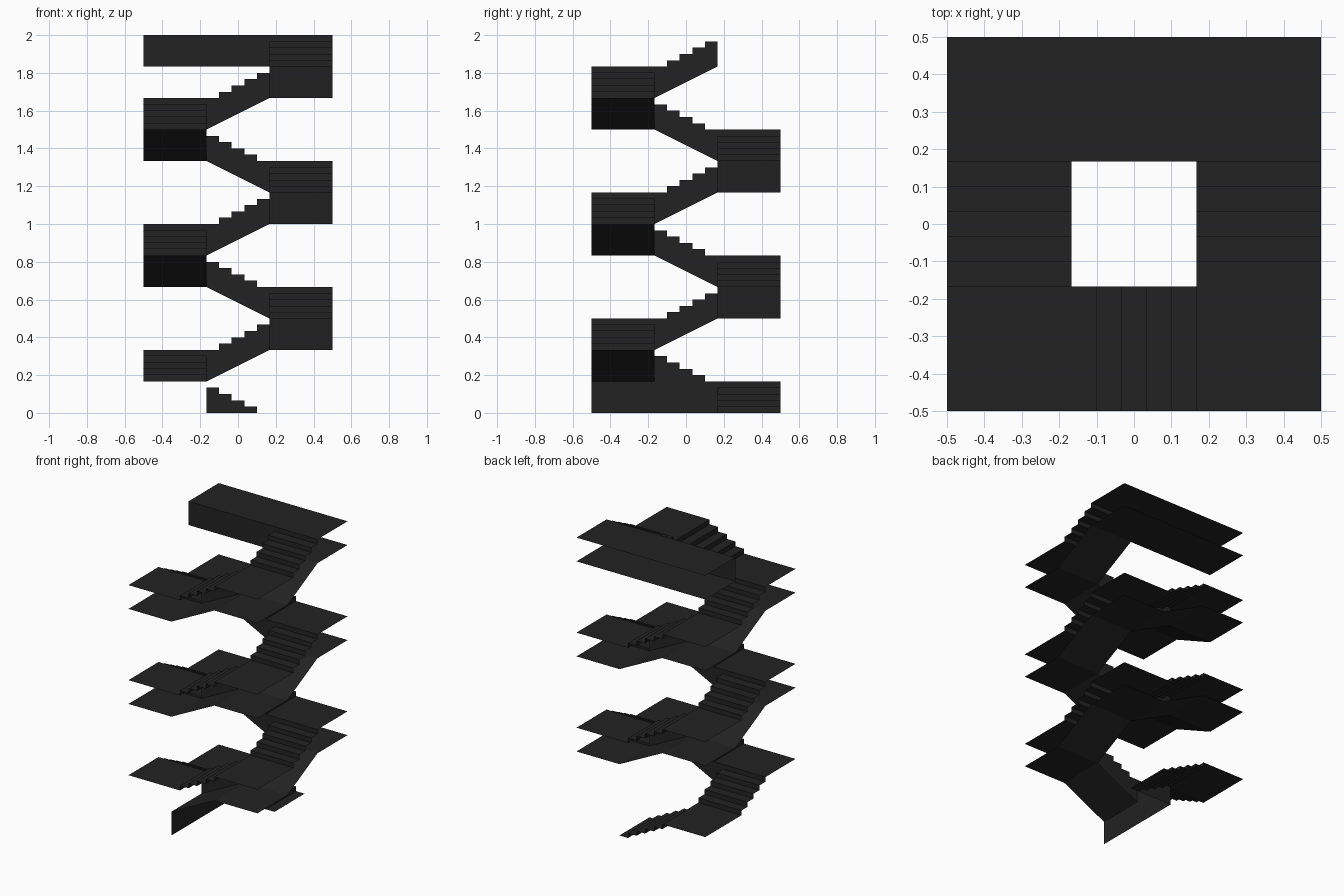
import bpy, bmesh, math
from mathutils import Matrix, Vector

if "Cube" in bpy.data.objects:
    bpy.data.objects.remove(bpy.data.objects["Cube"])

A, B = 1 / 6, 0.5          # half width of the open well, half width of the tower
RISE = 1 / 6               # climb of one flight, also the slab depth
STEPS, FLIGHTS = 5, 12
RUN = 2 * A / STEPS

mat = bpy.data.materials.new("charcoal")
mat.diffuse_color = (0.016, 0.016, 0.016, 1)
mat.use_nodes = True
mat.node_tree.nodes["Principled BSDF"].inputs["Base Color"].default_value = mat.diffuse_color


def make(name, quads, k):
    """Build quads given in the local frame (climbing +x, outside -y), turned for flight k."""
    bm = bmesh.new()
    turn = Matrix.Rotation(math.pi + k * math.pi / 2, 4, 'Z')
    for q in quads:
        bm.faces.new([bm.verts.new(turn @ Vector(p)) for p in q])
    bmesh.ops.remove_doubles(bm, verts=bm.verts, dist=1e-5)
    me = bpy.data.meshes.new(name)
    bm.to_mesh(me)
    bm.free()
    me.materials.append(mat)
    bpy.context.collection.objects.link(bpy.data.objects.new(name, me))


def sheet(x0, x1, y0, y1, z0, z1, up=True):
    """Flat or sloping sheet, z0 at x0 and z1 at x1."""
    q = [(x0, y0, z0), (x1, y0, z1), (x1, y1, z1), (x0, y1, z0)]
    return q if up else q[::-1]


for k in range(FLIGHTS):
    z = k * RISE
    top = z + RISE
    grounded = k < 2       # the first two flights stand on the floor
    last = k == FLIGHTS - 1

    # treads and risers
    steps, wall = [], []
    for i in range(STEPS):
        x0 = -A + i * RUN
        x1 = x0 + RUN
        h0 = z + i * RISE / STEPS
        h1 = h0 + RISE / STEPS
        steps.append(sheet(x0, x1, -B, -A, h0, h0))
        steps.append([(x1, -A, h0), (x1, -A, h1), (x1, -B, h1), (x1, -B, h0)])
        # wall facing the well, below each tread
        b0 = 0 if grounded else z - RISE + i * RISE / STEPS
        b1 = 0 if grounded else b0 + RISE / STEPS
        if h0 > max(b0, b1) + 1e-6:
            wall.append([(x1, -A, b1), (x0, -A, b0), (x0, -A, h0), (x1, -A, h0)])
    if k == 1:             # foot wall under the first front landing
        wall.append([(B, -A, 0), (A, -A, 0), (A, -A, RISE), (B, -A, RISE)])
    make(f"steps_{k}", steps, k)
    make(f"well_wall_{k}", wall, k)

    # sloping underside
    if not grounded:
        make(f"underside_{k}", [sheet(-A, A, -B, -A, z - RISE, z, False)], k)

    # corner landing; the last one runs along the whole back
    y1 = B if last else -A
    landing = [sheet(A, B, -B, y1, top, top)]
    if not grounded:
        landing.append(sheet(A, B, -B, y1, z, z, False))
    if last:
        landing.append([(A, B, z), (A, -A, z), (A, -A, top), (A, B, top)][::-1])
    make(f"landing_{k}", landing, k)
